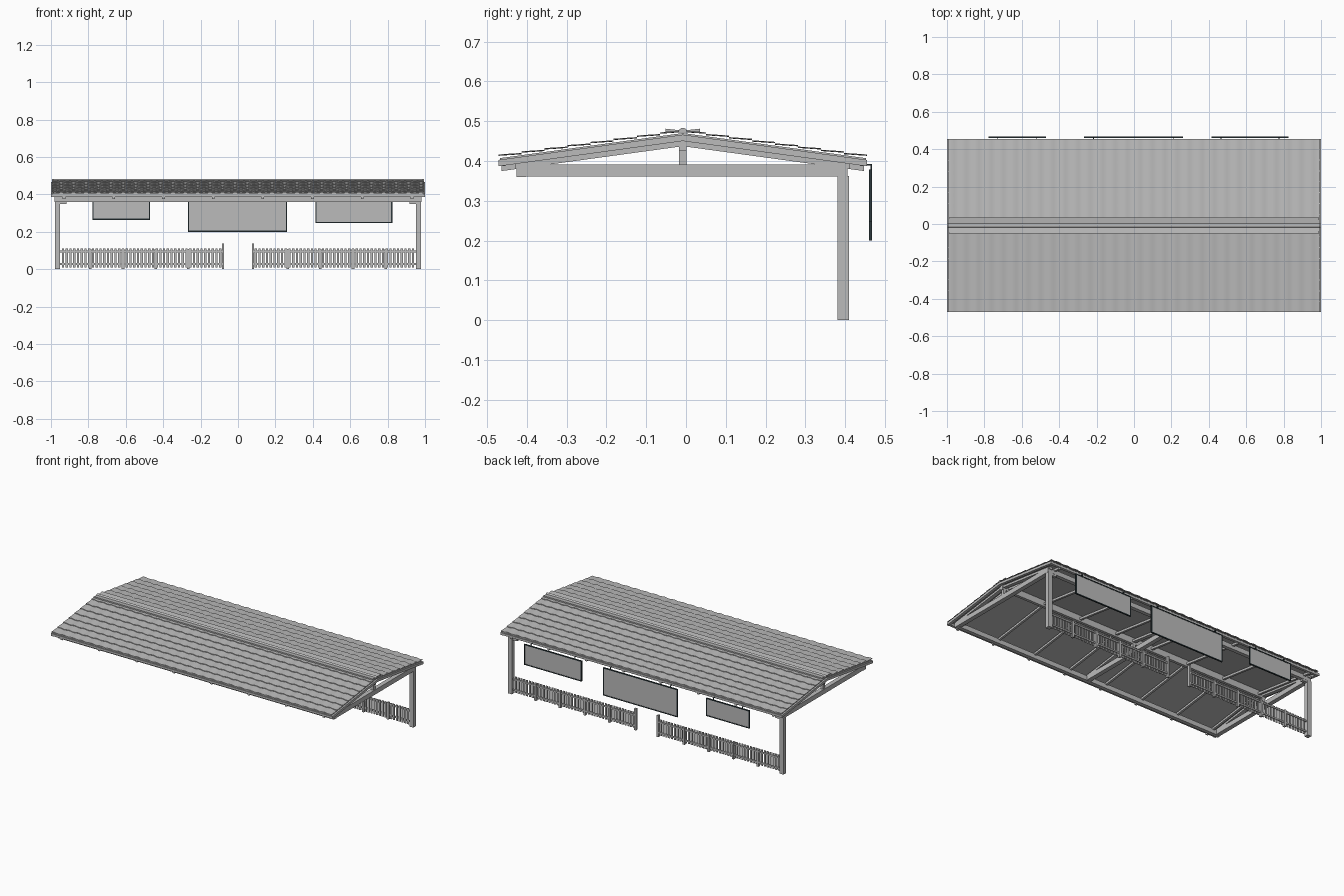
import bpy, bmesh, math

if "Cube" in bpy.data.objects:
    bpy.data.objects.remove(bpy.data.objects["Cube"])

def mat(name, c):
    m = bpy.data.materials.new(name)
    m.diffuse_color = (*c, 1)
    m.use_nodes = True
    m.node_tree.nodes["Principled BSDF"].inputs["Base Color"].default_value = m.diffuse_color
    return m

GREY = mat("light grey", (0.5, 0.5, 0.5))
DARK = mat("dark slate", (0.025, 0.04, 0.045))
Y0 = -0.008          # ridge line
SLOPE = 0.137        # roof fall per unit run


def finish(name, bm, m):
    bmesh.ops.recalc_face_normals(bm, faces=bm.faces)
    me = bpy.data.meshes.new(name)
    bm.to_mesh(me)
    bm.free()
    me.materials.append(m)
    ob = bpy.data.objects.new(name, me)
    bpy.context.collection.objects.link(ob)
    return ob


def add_box(bm, x0, x1, y0, y1, z0, z1):
    vs = bmesh.ops.create_cube(bm, size=1)["verts"]
    for v in vs:
        v.co = (x1 if v.co.x > 0 else x0, y1 if v.co.y > 0 else y0, z1 if v.co.z > 0 else z0)


def boxes(name, items, m=GREY):
    bm = bmesh.new()
    for b in items:
        add_box(bm, *b)
    return finish(name, bm, m)


def add_prism(bm, pts, x0, x1):
    # yz outline extruded along x
    a = [bm.verts.new((x0, y, z)) for y, z in pts]
    b = [bm.verts.new((x1, y, z)) for y, z in pts]
    n = len(pts)
    bm.faces.new(a)
    bm.faces.new(b[::-1])
    for i in range(n):
        bm.faces.new((a[i], b[i], b[(i + 1) % n], a[(i + 1) % n]))


def gable(name, spans, half, top, thick, m=GREY):
    # chevron outlines following both roof slopes
    bm = bmesh.new()
    low = top - SLOPE * half
    pts = [(Y0 - half, low), (Y0, top), (Y0 + half, low),
           (Y0 + half, low - thick), (Y0, top - thick), (Y0 - half, low - thick)]
    for x0, x1 in spans:
        add_prism(bm, pts, x0, x1)
    return finish(name, bm, m)


# Roof tiles: overlapping wavy courses on each slope
COLS, SEG, ROWS, HALF = 30, 6, 8, 0.463
for side, label in ((-1, "front"), (1, "back")):
    bm = bmesh.new()
    for r in range(ROWS):
        rings = []
        for d, lift in ((HALF * r / ROWS, 0.001), (HALF * (r + 1) / ROWS, 0.005),
                        (HALF * (r + 1) / ROWS, 0.0)):
            ring = []
            for i in range(COLS * SEG + 1):
                x = -0.995 + 1.99 * i / (COLS * SEG)
                w = 0.002 * math.sin(2 * math.pi * i / SEG)
                ring.append(bm.verts.new((x, Y0 + side * d, 0.473 - SLOPE * d + lift + w)))
            rings.append(ring)
        for a, b in zip(rings, rings[1:]):
            for i in range(COLS * SEG):
                bm.faces.new((a[i], a[i + 1], b[i + 1], b[i]))
    ob = finish(label + "_roof_tiles", bm, GREY)
    bpy.context.view_layer.objects.active = ob
    ob.select_set(True)
    bpy.ops.object.shade_smooth_by_angle(angle=math.radians(35))
    ob.select_set(False)

gable("roof_deck", [(-0.99, 0.99)], 0.46, 0.470, 0.004)
gable("verge_boards", [(-1.0, -0.983), (0.983, 1.0)], 0.463, 0.466, 0.016)

# Ridge cap: half-round roll with side flanges
bm = bmesh.new()
roll = [(Y0 + 0.011 * math.cos(math.pi * k / 8), 0.472 + 0.011 * math.sin(math.pi * k / 8)) for k in range(9)]
add_prism(bm, roll, -0.995, 0.995)
for s in (-1, 1):
    add_prism(bm, [(Y0 + s * 0.008, 0.474), (Y0 + s * 0.008, 0.477),
                   (Y0 + s * 0.043, 0.481), (Y0 + s * 0.043, 0.473)], -0.99, 0.99)
finish("ridge_cap", bm, GREY)

# Roof frame
rafter_x = [-0.93 + 1.86 * i / 7 for i in range(8)]
gable("rafters", [(x - 0.007, x + 0.007) for x in rafter_x], 0.455, 0.451, 0.014)
truss_x = (-0.965, 0, 0.965)
gable("truss_chords", [(x - 0.012, x + 0.012) for x in truss_x], 0.42, 0.451, 0.014)
boxes("eave_battens", [(-0.99, 0.99, Y0 + s * 0.453 - 0.008, Y0 + s * 0.453 + 0.008, 0.387, 0.401)
                       for s in (-1, 1)])
boxes("eave_beams", [(-0.98, 0.98, y - 0.012, y + 0.012, 0.36, 0.39) for y in (-0.414, 0.394)])
boxes("tie_beams", [(x - 0.014, x + 0.014, -0.405, 0.385, 0.361, 0.391) for x in truss_x])
boxes("king_posts", [(x - 0.01, x + 0.01, Y0 - 0.009, Y0 + 0.009, 0.39, 0.45) for x in truss_x])
boxes("ridge_beam", [(-0.98, 0.98, Y0 - 0.009, Y0 + 0.009, 0.425, 0.466)])

# Rear posts and their head brackets
boxes("posts", [(s * 0.965 - 0.014, s * 0.965 + 0.014, 0.381, 0.409, 0, 0.362) for s in (-1, 1)])
boxes("post_brackets", [(s * 0.935 - 0.018, s * 0.935 + 0.018, 0.385, 0.405, 0.348, 0.361) for s in (-1, 1)])

# Picket fence either side of the opening
pickets, rails, stiles = [], [], []
for s in (-1, 1):
    for i in range(43):
        x = s * (0.095 + 0.02 * i)
        pickets.append((x - 0.006, x + 0.006, 0.389, 0.394, 0.008, 0.11))
    for z in (0.022, 0.09):
        x0, x1 = sorted((s * 0.08, s * 0.955))
        rails.append((x0, x1, 0.394, 0.400, z, z + 0.01))
    for i in range(1, 5):
        x = s * (0.08 + 0.175 * i + 0.01)
        stiles.append((x - 0.007, x + 0.007, 0.388, 0.404, 0, 0.108))
    stiles.append((s * 0.08 - 0.006, s * 0.08 + 0.006, 0.388, 0.404, 0, 0.138))
boxes("fence_pickets", pickets)
boxes("fence_rails", rails)
boxes("fence_posts", stiles)

# Hanging sign boards with dark frames and hangers
panels, frames, hangers = [], [], []
T = 0.006
for x0, x1, z0 in ((-0.778, -0.470, 0.264), (-0.267, 0.262, 0.200), (0.415, 0.825, 0.247)):
    z1 = 0.379
    panels.append((x0 + T, x1 - T, 0.462, 0.466, z0 + T, z1 - T))
    for f in ((x0, x1, z0, z0 + T), (x0, x1, z1 - T, z1),
              (x0, x0 + T, z0 + T, z1 - T), (x1 - T, x1, z0 + T, z1 - T)):
        frames.append((f[0], f[1], 0.460, 0.468, f[2], f[3]))
    for x in (x0 + 0.05, x1 - 0.05):
        hangers.append((x - 0.002, x + 0.002, 0.463, 0.467, z1, 0.392))
        hangers.append((x - 0.002, x + 0.002, 0.448, 0.467, 0.388, 0.392))
boxes("sign_panels", panels)
boxes("sign_frames", frames, DARK)
boxes("sign_hangers", hangers, DARK)
